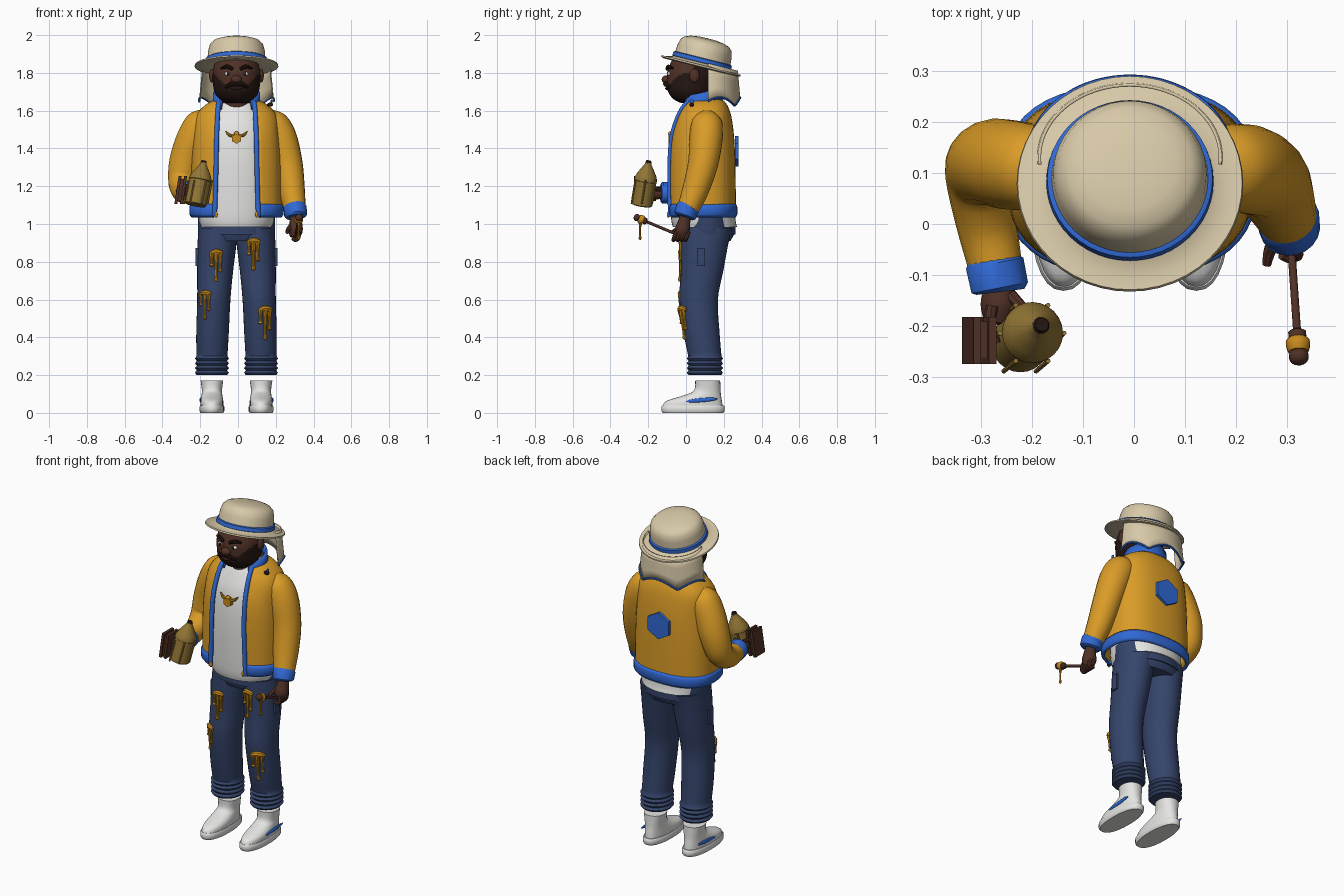
import bpy, bmesh, math
from mathutils import Vector, Matrix
from mathutils.bvhtree import BVHTree

if "Cube" in bpy.data.objects:
    bpy.data.objects.remove(bpy.data.objects["Cube"])
MADE = []


def material(name, *rgb):
    m = bpy.data.materials.new(name)
    m.use_nodes = True
    m.diffuse_color = (*rgb, 1)
    m.node_tree.nodes["Principled BSDF"].inputs["Base Color"].default_value = (*rgb, 1)
    return m


MUSTARD = material("mustard", .70, .33, .02)
BLUE = material("bright blue", .03, .14, .66)
NAVY = material("denim navy", .035, .058, .145)
WHITE = material("soft white", .78, .78, .77)
CREAM = material("straw cream", .68, .58, .39)
SKIN = material("dark brown", .08, .03, .019)
BEARD = material("black brown", .018, .008, .006)
BRASS = material("brass", .29, .18, .035)
HONEY = material("honey", .58, .26, .012)


def smooth(keys, n=4):
    """Catmull-Rom interpolation of any tuples."""
    k, out = [keys[0], *keys, keys[-1]], []
    for i in range(1, len(k) - 2):
        for t in (s / n for s in range(n)):
            out.append(tuple(.5 * (2*b + (c-a)*t + (2*a - 5*b + 4*c - d)*t*t + (3*b - a - 3*c + d)*t**3)
                             for a, b, c, d in zip(*k[i-1:i+3])))
    return out + [keys[-1]]


def finish(name, bm, mats, rule=None):
    me = bpy.data.meshes.new(name)
    for m in mats:
        me.materials.append(m)
    if rule:
        for f in bm.faces:
            f.material_index = rule(f.calc_center_median())
    bm.to_mesh(me)
    bm.free()
    ob = bpy.data.objects.new(name, me)
    ob.location.x = -.008
    bpy.context.collection.objects.link(ob)
    MADE.append(ob)
    return ob


def loft(name, rows, *mats, closed=True, matrix=None, rule=None):
    """Skin over rows of points; closed rows also get end caps."""
    bm = bmesh.new()
    vs = [[bm.verts.new(p) for p in r] for r in rows]
    n = len(rows[0])
    for a, b in zip(vs, vs[1:]):
        for i in range(n if closed else n - 1):
            j = (i + 1) % n
            bm.faces.new((a[i], a[j], b[j], b[i]))
    if closed:
        bm.faces.new(vs[0][::-1])
        bm.faces.new(vs[-1])
        bmesh.ops.recalc_face_normals(bm, faces=bm.faces)
    if matrix:
        bm.transform(matrix)
    return finish(name, bm, mats, rule)


def ring(z, cx, cy, rx, ry, gap=0, n=40, p=2, tilt=0):
    """Horizontal superellipse, with an optional opening at the front of half-width gap."""
    g = math.asin(min(1, gap / rx) ** (p / 2)) if gap else 0
    pts = []
    for i in range(n):
        a = -math.pi / 2 + g + (2*math.pi - 2*g) * i / (n - 1 if gap else n)
        c, s = math.cos(a), math.sin(a)
        y = ry * math.copysign(abs(s) ** (2/p), s)
        pts.append((cx + rx * math.copysign(abs(c) ** (2/p), c), cy + y, z + tilt * y))
    return pts


def tube(name, keys, mat, sides=12):
    """Round tube through (x, y, z, radius) keys."""
    pts, rows = [Vector(k[:3]) for k in keys], []
    side = None
    for i, k in enumerate(keys):
        d = (pts[min(i + 1, len(pts) - 1)] - pts[max(i - 1, 0)]).normalized()
        if side is None:
            side = d.orthogonal()
        side = (side - d * side.dot(d)).normalized()
        up = d.cross(side)
        rows.append([pts[i] + k[3] * (side * math.cos(a) + up * math.sin(a))
                     for a in (2 * math.pi * j / sides for j in range(sides))])
    return loft(name, rows, mat)


def ball(name, loc, size, mat, rot=(0, 0, 0)):
    bm = bmesh.new()
    bmesh.ops.create_uvsphere(bm, u_segments=18, v_segments=12, radius=1)
    bm.transform(Matrix.LocRotScale(Vector(loc), Matrix.Rotation(rot[0], 3, 'X').to_euler(), Vector(size)))
    return finish(name, bm, [mat])


def block(name, loc, size, mat, turn=0):
    bm = bmesh.new()
    bmesh.ops.create_cube(bm, size=1)
    bm.transform(Matrix.Translation(loc) @ Matrix.Rotation(turn, 4, 'Y') @ Matrix.Diagonal((*size, 1)))
    return finish(name, bm, [mat])


def hexagon(name, loc, radius, depth, mat):
    bm = bmesh.new()
    bmesh.ops.create_cone(bm, cap_ends=True, segments=6, radius1=radius, radius2=radius, depth=depth)
    bm.transform(Matrix.Translation(loc) @ Matrix.Rotation(math.pi / 2, 4, 'X'))
    return finish(name, bm, [mat])


def thicken(ob, t):
    m = ob.modifiers.new("thickness", 'SOLIDIFY')
    m.thickness = t
    return ob


SIDES = (("left", 1), ("right", -1))

# Trousers: z, x, y, rx, ry, ending in gathered folds
LEG = smooth([(.98, .1, .11, .1, .135), (.9, .103, .1, .103, .125), (.75, .113, .085, .095, .112),
              (.6, .12, .067, .088, .102), (.42, .127, .083, .086, .095), (.3, .13, .1, .082, .088)])
LEG += [(.3 - .0125 * i, .13, .1, .08 + .01 * (i % 2), .086 + .01 * (i % 2)) for i in range(1, 9)]
legs = []
for name, s in SIDES:
    legs.append(loft(name + "_trouser_leg", [ring(z, s*x, y, a, b, n=32) for z, x, y, a, b in LEG], NAVY))
    block(name + "_thigh_pocket", (s * .209, .08, .825), (.014, .042, .095), NAVY)
loft("trouser_hips", [ring(*k) for k in [(.91, 0, .11, .195, .125), (.95, 0, .113, .205, .145),
                                         (1.06, 0, .105, .205, .15)]], NAVY)
loft("waistband", [ring(z, 0, .108, .2, .155) for z in (.945, .995)], NAVY)

# Shoes with soles and side flashes
for name, s in SIDES:
    upper = smooth([(.04, .035, .06, .158), (.065, .045, .06, .145), (.095, .09, .055, .095),
                    (.12, .113, .053, .07), (.172, .115, .06, .066)])
    loft(name + "_shoe", [ring(z, s * .13, y, a, b, n=28, p=2.2) for z, y, a, b in upper], WHITE)
    sole = [(0, .06, .16), (.01, .066, .168), (.032, .066, .168), (.04, .062, .162)]
    loft(name + "_sole", [ring(z, s * .13, .037, a, b, n=28, p=2.3) for z, a, b in sole], WHITE)
    ball(name + "_shoe_flash", (s * .19, .085, .068), (.006, .085, .011), BLUE, rot=(.08, 0, 0))

# Shirt
shirt = smooth([(.985, .1, .19, .17), (1.05, .09, .2, .17), (1.3, .085, .2, .168), (1.48, .085, .19, .15),
                (1.58, .09, .15, .115), (1.64, .09, .1, .08)])
loft("shirt", [ring(z, 0, y, a, b, p=2.2) for z, y, a, b in shirt], WHITE)

# Open jacket: z, y, rx, ry, opening
JACKET = smooth([(1.06, .085, .243, .18, .115), (1.3, .083, .24, .179, .108), (1.46, .085, .23, .17, .105),
                 (1.57, .095, .215, .145, .1), (1.63, .1, .165, .118, .095), (1.66, .1, .11, .09, .085)])
rows = [ring(z, 0, y, a, b, gap=g, p=2.5) for z, y, a, b, g in JACKET]
thicken(loft("jacket", rows, MUSTARD, closed=False), .012)
hem = [(1.035, .238, .178), (1.05, .25, .187), (1.09, .25, .187), (1.105, .242, .181)]
thicken(loft("jacket_hem", [ring(z, 0, .085, a, b, gap=.12, p=2.5) for z, a, b in hem], BLUE, closed=False), .012)
for name, i in (("right", -1), ("left", 0)):
    edge = [(*r[i], .013) for r in rows]
    tube(name + "_jacket_trim", [(edge[0][0], edge[0][1], 1.04, .013)] + edge, BLUE)
    ball(name + "_zip_end", (edge[0][0] * .93, edge[0][1] - .01, 1.05), (.008, .008, .016), HONEY)
collar = [(1.63, .135, .12, .085), (1.66, .125, .112, .08), (1.695, .125, .112, .085)]
thicken(loft("collar", [ring(z, 0, .08, a, b, gap=g, tilt=.22) for z, a, b, g in collar], BLUE, closed=False), .012)
hexagon("back_patch", (0, .268, 1.385), .08, .018, BLUE)

# Sleeves and cuffs
tube("left_sleeve", smooth([(.16, .11, 1.585, .04), (.185, .11, 1.54, .08), (.23, .107, 1.46, .088),
                            (.27, .09, 1.32, .08), (.292, .05, 1.18, .07), (.31, .008, 1.075, .057)]), MUSTARD, 20)
tube("right_sleeve", smooth([(-.16, .11, 1.585, .04), (-.185, .11, 1.54, .08), (-.23, .115, 1.45, .088),
                             (-.272, .12, 1.33, .084), (-.29, .095, 1.225, .072), (-.28, 0, 1.17, .06),
                             (-.262, -.09, 1.165, .052)]), MUSTARD, 20)
tube("left_cuff", [(.309, .015, 1.095, .055), (.31, .01, 1.088, .062), (.313, -.006, 1.045, .06),
                   (.314, -.009, 1.036, .05)], BLUE, 20)
tube("right_cuff", [(-.266, -.07, 1.165, .052), (-.265, -.077, 1.165, .058), (-.255, -.125, 1.165, .057),
                    (-.254, -.133, 1.165, .048)], BLUE, 20)

# Hands
tube("left_palm", smooth([(.313, .0, 1.05, .028), (.314, -.01, 1.01, .034), (.312, -.02, .965, .04),
                          (.31, -.025, .93, .026)]), SKIN)
tube("right_palm", smooth([(-.255, -.12, 1.165, .03), (-.258, -.16, 1.165, .036), (-.262, -.195, 1.168, .024)]), SKIN)
for i in range(4):
    y = .012 - .021 * i
    tube("left_finger", smooth([(.325, y, .96, .012), (.328, y - .01, .93, .012), (.312, y - .015, .915, .011),
                                (.297, y - .01, .925, .009)]), SKIN, 8)
    z = 1.2 - .022 * i
    tube("right_finger", smooth([(-.27, -.16, z, .012), (-.275, -.2, z, .012), (-.262, -.235, z, .01)]), SKIN, 8)
tube("left_thumb", smooth([(.295, -.02, 1.0, .014), (.275, -.05, .97, .013), (.268, -.08, .955, .009)]), SKIN, 8)
tube("right_thumb", smooth([(-.235, -.14, 1.18, .014), (-.21, -.165, 1.19, .011), (-.2, -.175, 1.195, .008)]), SKIN, 8)

# Honey dipper with a hanging drop
A, B = Vector((.313, .0, .925)), Vector((.332, -.275, 1.04))


def along(a, b, keys):
    return [(*a.lerp(b, t), r) for t, r in keys]


tube("dipper_handle", along(A, B, [(0, .008), (.75, .008), (.77, .018), (.82, .018), (.83, .01)]), SKIN)
tube("dipper_honey", along(A, B, smooth([(.8, .012), (.83, .023), (.87, .024), (.91, .02)])), HONEY)
tube("dipper_tip", along(A, B, smooth([(.9, .014), (.94, .02), (.98, .016), (1, .006)])), SKIN)
tube("dipper_drop", smooth([(.33, -.24, 1.02, .013), (.33, -.243, .98, .005), (.33, -.243, .94, .005),
                            (.33, -.243, .925, .008), (.33, -.243, .915, .003)]), HONEY, 8)

# Bee smoker with cage and bellows
A, B = Vector((-.217, -.235, 1.1)), Vector((-.172, -.197, 1.335))
tube("smoker_can", along(A, B, [(0, .052), (.02, .057), (.55, .057), (.56, .06), (.6, .06), (.7, .05), (.85, .028),
                                (.92, .018), (.96, .016)]), BRASS, 24)
tube("smoker_spout", along(A, B, [(.94, .013), (.95, .017), (1, .013)]), BEARD)
for t in (.06, .3, .52):
    tube("smoker_hoop", along(A, B, [(t, .057), (t, .064), (t + .035, .064), (t + .035, .057)]), BRASS, 24)
for i in range(6):
    off = Vector((math.cos(i * math.pi / 3), math.sin(i * math.pi / 3), 0)) * .063
    tube("smoker_bar", along(A + off, B + off, [(.03, .005), (.56, .005)]), BRASS, 6)
for i, x in enumerate((-.31, -.295, -.28)):
    k = .8 if i == 1 else 1
    block("bellows_board", (x, -.228, 1.18), (.015, .092 * k, .15 * k), SKIN, turn=.15)

# Head, with beard and hair by region
HEAD = smooth([(1.64, .03, .055, .055), (1.66, .025, .09, .09), (1.7, .025, .117, .12), (1.75, .03, .125, .131),
               (1.81, .037, .125, .135), (1.89, .05, .105, .115)], 6)
loft("head", [ring(z, 0, y, a, b, n=64) for z, y, a, b in HEAD], SKIN, BEARD,
     rule=lambda c: int(c.z < 1.738 + max(0, abs(c.x) - .065) * 1.1 or c.y > .04))
tube("neck", [(0, .08, 1.56, .075), (0, .06, 1.7, .075)], SKIN, 20)
ball("nose", (0, -.103, 1.765), (.03, .026, .022), SKIN)
tube("moustache", smooth([(-.06, -.09, 1.722, .007), (-.03, -.108, 1.74, .012), (0, -.11, 1.743, .01),
                          (.03, -.108, 1.74, .012), (.06, -.09, 1.722, .007)]), BEARD, 8)
tube("mouth", smooth([(-.03, -.097, 1.722, .004), (0, -.103, 1.717, .008), (.03, -.097, 1.722, .004)]), SKIN, 8)
for name, s in SIDES:
    ball(name + "_eye", (s * .046, -.089, 1.795), (.017, .01, .01), WHITE)
    ball(name + "_pupil", (s * .044, -.097, 1.795), (.008, .005, .009), BEARD)
    tube(name + "_eyebrow", smooth([(s * .02, -.1, 1.82, .009), (s * .05, -.093, 1.833, .011),
                                    (s * .082, -.07, 1.825, .006)]), BEARD, 8)
    ball(name + "_ear", (s * .128, .045, 1.785), (.017, .027, .037), SKIN)

# Tilted straw hat with band
TILT = Matrix.Translation((0, .08, 1.84)) @ Matrix.Rotation(math.radians(-14), 4, 'X')
hat = [(-.006, .12), (-.012, .205), (-.006, .222), (.002, .22), (.002, .2), (.01, .165), (.018, .155), (.08, .15),
       (.112, .141), (.13, .122), (.14, .09), (.146, .045), (.147, .005)]
loft("hat", [ring(z, 0, 0, r, r * .98, n=48) for z, r in hat], CREAM, matrix=TILT)
band = [(.012, .156), (.016, .164), (.036, .162), (.04, .154)]
loft("hat_band", [ring(z, 0, 0, r, r * .98, n=48) for z, r in band], BLUE, matrix=TILT)

# Neck cloth with a scalloped, trimmed edge
cloth = []
for f in (0, .35, .7, 1):
    row = []
    for i in range(61):
        a = math.pi * (1.06 * i / 60 - .03)
        y = .13 + (.145 + .012 * f) * math.sin(a)
        top, low = 1.86 - .25 * (y - .08), 1.625 + .045 * abs(math.sin(2.5 * a + .8))
        row.append(((.18 + .018 * f) * math.cos(a), y, top + (low - top) * f))
    cloth.append(row)
thicken(loft("neck_cloth", cloth[::-1], CREAM, closed=False), .006)
tube("neck_cloth_trim", [(*p, .006) for p in cloth[-1]], BLUE, 6)

# Bee pendant and shoulder bee
hexagon("pendant_body", (0, -.078, 1.452), .027, .03, HONEY)
ball("pendant_head", (0, -.083, 1.478), (.014, .012, .012), HONEY)
for name, s in SIDES:
    tube(name + "_pendant_wing", smooth([(s * .015, -.08, 1.465, .007), (s * .04, -.076, 1.472, .008),
                                         (s * .058, -.072, 1.492, .003)]), HONEY, 8)
ball("shoulder_bee", (.178, .03, 1.632), (.017, .013, .011), BEARD)
ball("shoulder_bee_wing", (.185, .03, 1.648), (.005, .011, .012), BLUE)

# Honey drips laid on the trouser fronts
for leg, x, z, k in ((1, -.108, .845, 1), (0, .09, .905, 1), (1, -.167, .63, .9), (0, .152, .545, 1.05)):
    tree = BVHTree.FromPolygons([v.co for v in leg_v] if (leg_v := legs[leg].data.vertices) else [],
                                [p.vertices[:] for p in legs[leg].data.polygons])

    def on(dx, dz, r):
        px, pz = x + dx * k, z + dz * k
        hit = tree.ray_cast(Vector((px, -1, pz)), Vector((0, 1, 0)))[0]
        return (px, (hit.y if hit else 0) - .003, pz, r * k)
    tube("honey_splash", smooth([on(-.034, -.008, .008), on(-.012, .006, .014), on(.014, .006, .015),
                                 on(.034, 0, .009)]), HONEY, 8)
    for dx, length in ((-.024, .07), (0, .15), (.022, .1)):
        tube("honey_drip", smooth([on(dx, 0, .013), on(dx, -.4 * length, .008), on(dx, -.8 * length, .007),
                                   on(dx, -.94 * length, .011), on(dx, -length, .004)]), HONEY, 8)

# Smooth shading with crisp edges
bpy.ops.object.select_all(action='DESELECT')
for ob in MADE:
    ob.select_set(True)
bpy.context.view_layer.objects.active = MADE[0]
bpy.ops.object.shade_smooth_by_angle(angle=math.radians(40))
